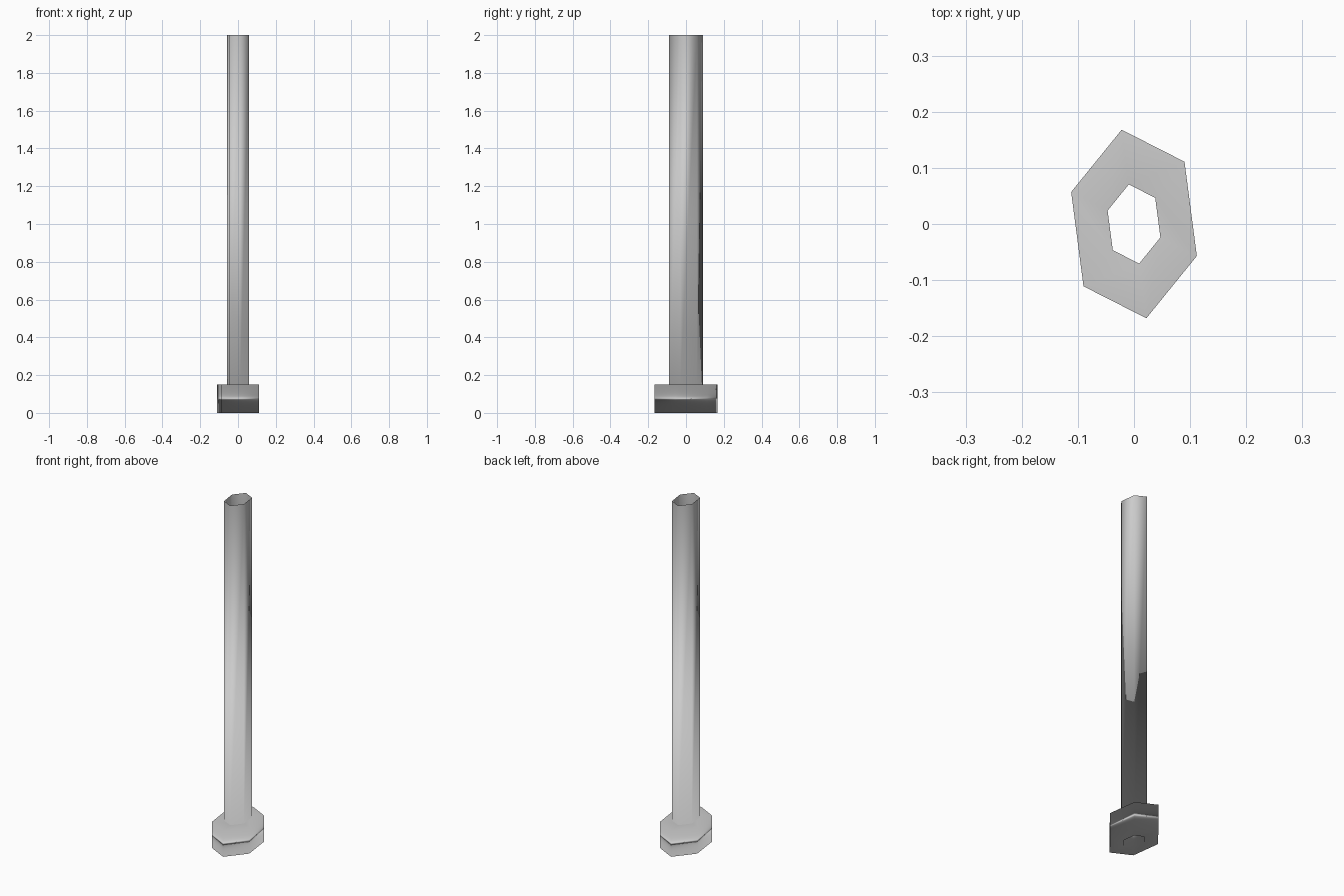
import bpy, bmesh
from mathutils import Vector

if "Cube" in bpy.data.objects:
    bpy.data.objects.remove(bpy.data.objects["Cube"])

# skewed hexagon: half of the corners, the rest by point symmetry
half = [(0.112, -0.057), (0.09, 0.111), (-0.022, 0.168)]
HEX = half + [(-x, -y) for x, y in half]


def hex_sweep(name, profile, closed):
    """Sweep rows of (scale, z, radial normal, vertical normal) round the hexagon."""
    bm = bmesh.new()
    rings, normals = [], []
    for s, z, radial, up in profile:
        rings.append([bm.verts.new((x * s, y * s, z)) for x, y in HEX])
        for x, y in HEX:
            n = Vector((x, y, 0)).normalized() * radial + Vector((0, 0, up))
            normals.append(n.normalized())
    count = len(rings)
    for i in range(count if closed else count - 1):
        a, b = rings[i], rings[(i + 1) % count]
        for k in range(6):
            j = (k + 1) % 6
            bm.faces.new((a[k], a[j], b[j], b[k])).smooth = True
    mesh = bpy.data.meshes.new(name)
    bm.to_mesh(mesh)
    bm.free()
    # soft shading across the rims
    mesh.normals_split_custom_set_from_vertices(normals)
    obj = bpy.data.objects.new(name, mesh)
    bpy.context.collection.objects.link(obj)
    return obj


# wide collar at the foot, with a hole through it
hex_sweep("base_flange", [(0.42, 0, -0.06, -1), (1, 0, 0.06, -1),
                          (1, 0.15, 0.06, 1), (0.42, 0.15, -0.06, 1)], True)

# thin-walled tube rising from the collar, open at the top
hex_sweep("hollow_tube", [(0.53, 0.15, 0.06, 1), (0.53, 2.0, 1, 0)], False)
